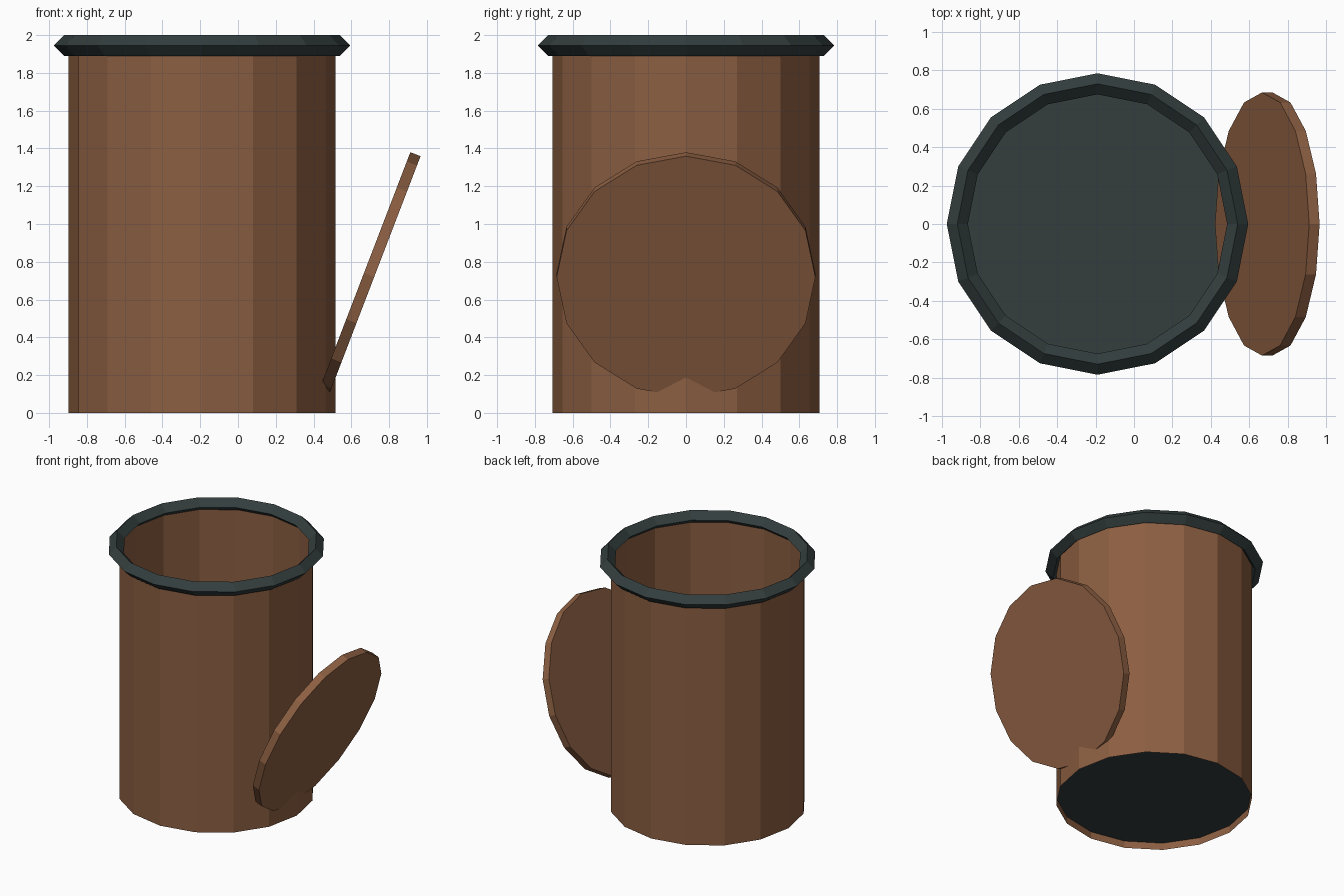
import bpy
import math

if "Cube" in bpy.data.objects:
    bpy.data.objects.remove(bpy.data.objects["Cube"])

SIDES = 16
CX = -0.19          # barrel axis
WALL_R = 0.707


def material(name, rgb):
    m = bpy.data.materials.new(name)
    m.diffuse_color = (*rgb, 1.0)
    m.use_nodes = True
    m.node_tree.nodes["Principled BSDF"].inputs["Base Color"].default_value = m.diffuse_color
    return m


wood = material("brown wood", (0.262, 0.114, 0.054))
iron = material("dark iron", (0.034, 0.048, 0.048))


def finish(name, mat):
    obj = bpy.context.object
    obj.name = name
    obj.data.materials.append(mat)
    bpy.ops.object.shade_flat()
    return obj


# Open barrel wall
bpy.ops.mesh.primitive_cylinder_add(vertices=SIDES, radius=WALL_R, depth=1.94,
                                    end_fill_type='NOTHING', location=(CX, 0, 0.97))
finish("barrel_wall", wood)

# Floor, set slightly above the bottom edge
bpy.ops.mesh.primitive_circle_add(vertices=SIDES, radius=WALL_R - 0.002,
                                  fill_type='NGON', location=(CX, 0, 0.055))
finish("barrel_floor", iron)

# Diamond-section rim around the mouth
bpy.ops.mesh.primitive_torus_add(major_segments=SIDES, minor_segments=4,
                                 major_radius=0.73, minor_radius=0.055,
                                 location=(CX, 0, 1.945))
finish("rim", iron)

# Lid leaning outward beside the barrel
bpy.ops.mesh.primitive_cylinder_add(vertices=SIDES, radius=0.685, depth=0.058,
                                    location=(0.694, 0, 0.73),
                                    rotation=(0, math.radians(111), 0))
finish("lid", wood)
